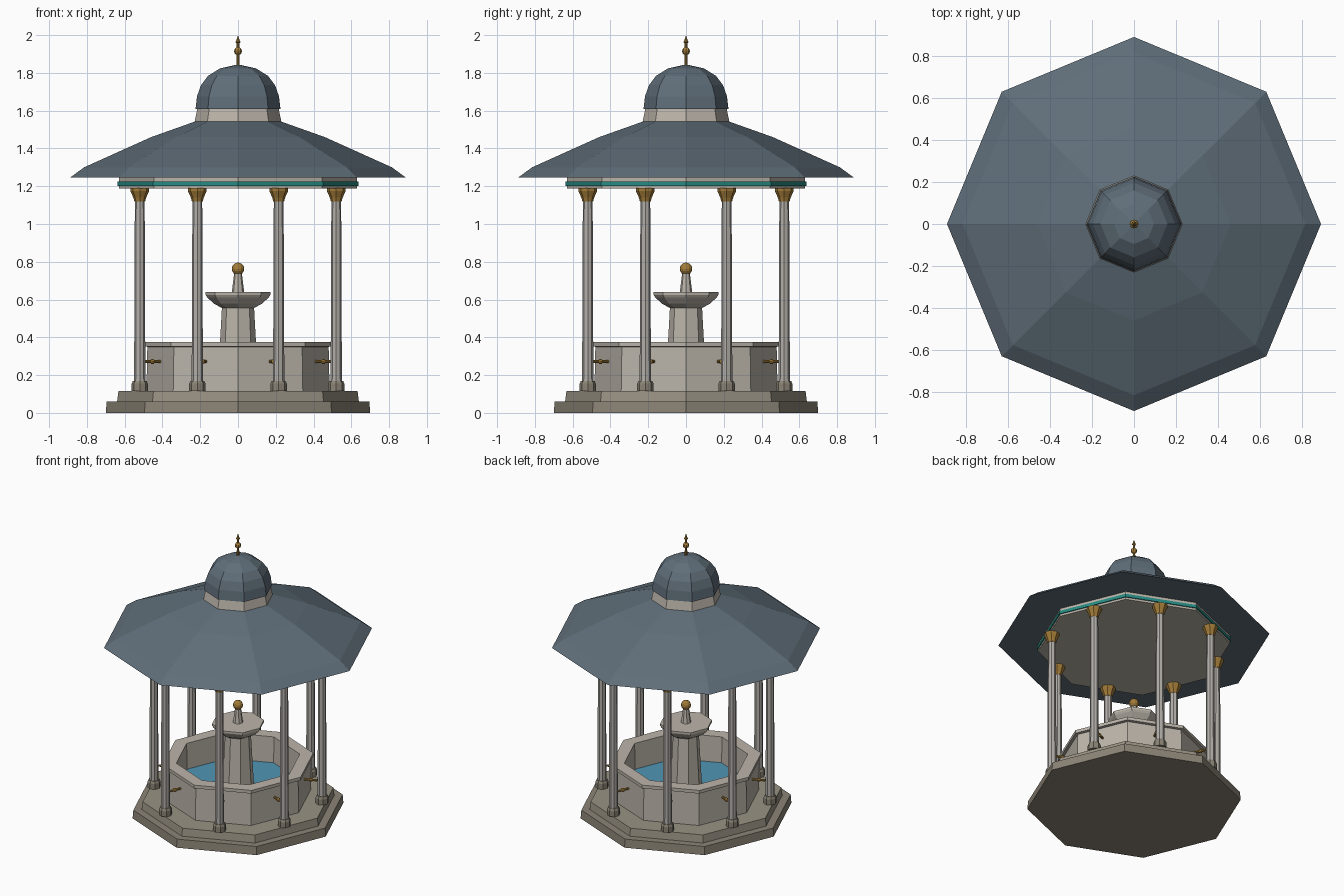
import bpy, bmesh
from math import pi, cos, sin, radians
from mathutils import Matrix

if "Cube" in bpy.data.objects:
    bpy.data.objects.remove(bpy.data.objects["Cube"])


def material(name, rgb):
    m = bpy.data.materials.new(name)
    m.diffuse_color = (*rgb, 1)
    m.use_nodes = True
    m.node_tree.nodes["Principled BSDF"].inputs["Base Color"].default_value = m.diffuse_color
    return m


STONE = material("pale_stone", (0.50, 0.46, 0.40))
SHAFT = material("column_stone", (0.45, 0.43, 0.40))
BASE = material("dark_stone", (0.26, 0.23, 0.18))
STEP = material("step_stone", (0.32, 0.29, 0.23))
SLATE = material("slate", (0.115, 0.155, 0.19))
BRASS = material("brass", (0.36, 0.20, 0.04))
TEAL = material("teal", (0.02, 0.26, 0.23))
WATER = material("water", (0.08, 0.30, 0.46))


def lathe(name, profile, mat, sides=8, matrix=None, phase=0.0):
    """Revolve a (radius, height) profile; open ends are capped flat."""
    bm = bmesh.new()
    rings = []
    for r, z in profile:
        if r == 0:
            rings.append([bm.verts.new((0, 0, z))])
        else:
            rings.append([bm.verts.new((r * cos(phase + 2 * pi * i / sides),
                                        r * sin(phase + 2 * pi * i / sides), z))
                          for i in range(sides)])
    for a, b in zip(rings, rings[1:]):
        for i in range(sides):
            j = (i + 1) % sides
            if len(a) == 1:
                bm.faces.new((a[0], b[j], b[i]))
            elif len(b) == 1:
                bm.faces.new((a[i], a[j], b[0]))
            else:
                bm.faces.new((a[i], a[j], b[j], b[i]))
    if len(rings[0]) > 1:
        bm.faces.new(rings[0][::-1])
    if len(rings[-1]) > 1:
        bm.faces.new(rings[-1])
    bmesh.ops.recalc_face_normals(bm, faces=bm.faces)
    mesh = bpy.data.meshes.new(name)
    bm.to_mesh(mesh)
    bm.free()
    mesh.materials.append(mat)
    ob = bpy.data.objects.new(name, mesh)
    bpy.context.collection.objects.link(ob)
    if matrix is not None:
        ob.matrix_world = matrix
    return ob


def ball(r, z, n=6):
    """Profile points of a sphere."""
    return [(0 if k in (0, n) else r * sin(pi * k / n), z - r * cos(pi * k / n))
            for k in range(n + 1)]


# Stepped plinth
lathe("lower_step", [(0.70, 0), (0.695, 0.06)], BASE)
lathe("upper_step", [(0.64, 0.06), (0.633, 0.115)], STEP)

# Basin with overhanging rim, and its water
lathe("basin", [(0.485, 0.115), (0.48, 0.35), (0.50, 0.352), (0.50, 0.375),
                (0.41, 0.375), (0.405, 0.14), (0, 0.14)], STONE)
lathe("basin_water", [(0.406, 0.14), (0.406, 0.19)], WATER)

# Central fountain
lathe("fountain_pedestal", [(0.108, 0.14), (0.085, 0.56)], STONE)
lathe("fountain_bowl", [(0.085, 0.555), (0.13, 0.58), (0.163, 0.612),
                        (0.172, 0.625), (0.172, 0.64)], STONE)
lathe("fountain_spindle", [(0.033, 0.64), (0.02, 0.74)], STONE)
lathe("fountain_ball", ball(0.033, 0.763, 8), BRASS, 12)

# Columns and taps, one per side
for k in range(8):
    turn = Matrix.Rotation(radians(22.5 + 45 * k), 4, 'Z')
    at = turn @ Matrix.Translation((0.563, 0, 0))
    lathe(f"column_base_{k}", [(0.043, 0.115), (0.043, 0.155), (0.036, 0.17)], BASE, 8, at, pi / 8)
    lathe(f"column_shaft_{k}", [(0.030, 0.165), (0.026, 1.13)], SHAFT, 8, at, pi / 8)
    lathe(f"column_capital_{k}", [(0.029, 1.12), (0.034, 1.14), (0.050, 1.175), (0.050, 1.19)],
          BRASS, 8, at, pi / 8)
    out = turn @ Matrix.Translation((0, 0, 0.272)) @ Matrix.Rotation(pi / 2, 4, 'Y')
    lathe(f"tap_spout_{k}", [(0.008, 0.43), (0.008, 0.53)], BRASS, 8, out)
    lathe(f"tap_knob_{k}", ball(0.014, 0.49), BRASS, 8, out)

# Ring beam, ceiling and teal band
lathe("ring_beam", [(0.63, 1.187), (0.63, 1.25)], STONE)
lathe("teal_band", [(0.638, 1.202), (0.638, 1.224)], TEAL)

# Bell-cast roof, neck and dome
lathe("roof", [(0.89, 1.245), (0.815, 1.30), (0.46, 1.46), (0.215, 1.547)], SLATE)
lathe("dome_neck", [(0.230, 1.54), (0.215, 1.612)], STONE)
lathe("dome", [(0.225, 1.608), (0.217, 1.676), (0.196, 1.735), (0.159, 1.784),
               (0.095, 1.824), (0, 1.845)], SLATE)

# Finial
lathe("finial_stem", [(0.009, 1.83), (0.007, 1.96)], BRASS)
lathe("finial_ball", ball(0.021, 1.915), BRASS)
lathe("finial_spike", [(0, 1.95), (0.013, 1.963), (0.007, 1.977), (0, 2.0)], BRASS)
